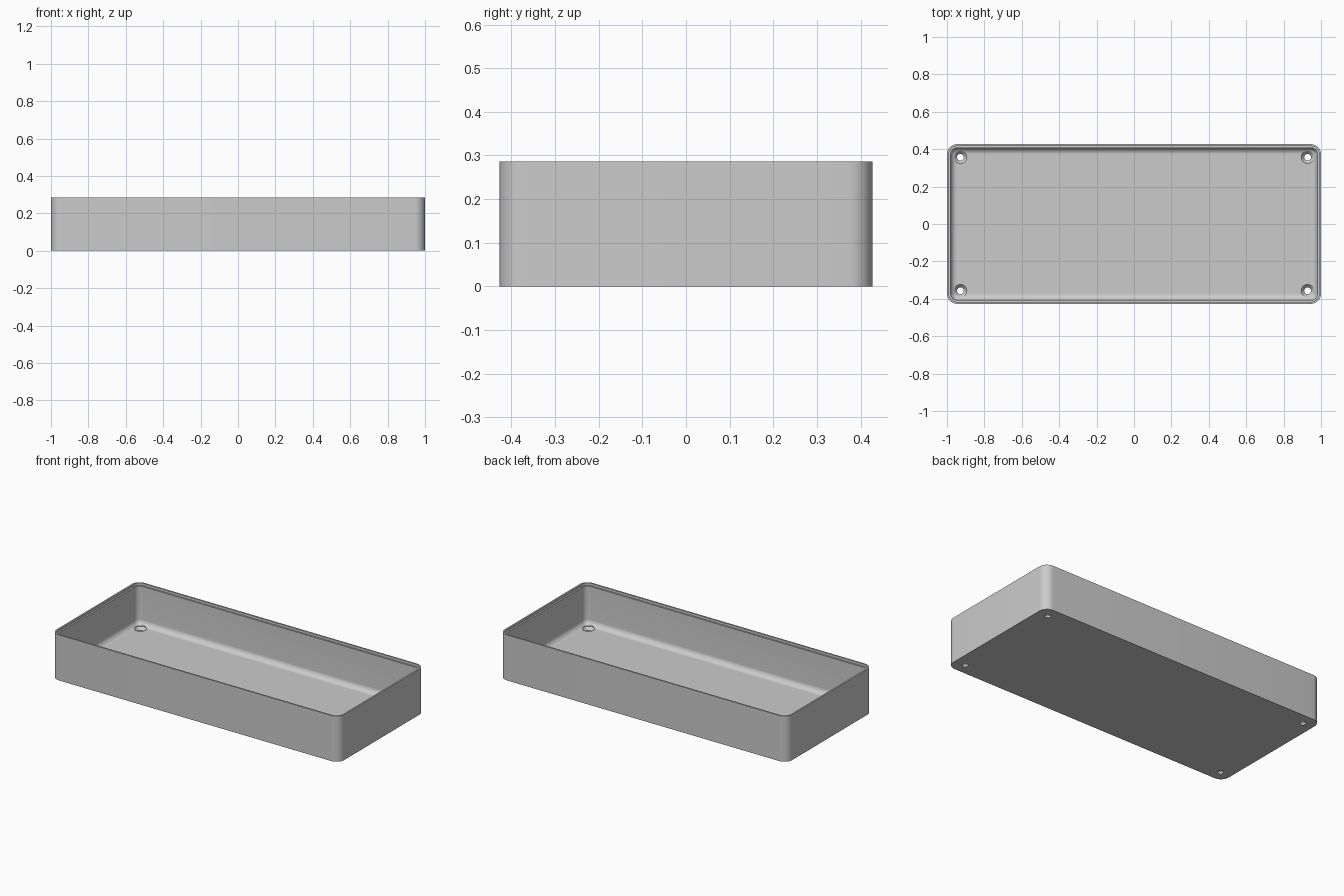
import bpy
import bmesh
from math import cos, sin, pi

cube = bpy.data.objects.get("Cube")
if cube:
    bpy.data.objects.remove(cube)

HALF_X, HALF_Y, HEIGHT = 1.0, 0.427, 0.286
CORNER, WALL, FLOOR = 0.055, 0.02, 0.03
FILLET = 0.034
STEPS = 10

grey = bpy.data.materials.new("plain grey")
grey.use_nodes = True
colour = (0.6, 0.6, 0.6, 1)
grey.diffuse_color = colour
grey.node_tree.nodes["Principled BSDF"].inputs["Base Color"].default_value = colour


def rounded_loop(bm, inset, z):
    """Ring of vertices around a rounded rectangle, inset from the outside."""
    radius = CORNER - inset
    verts = []
    for corner, (sx, sy) in enumerate([(1, 1), (-1, 1), (-1, -1), (1, -1)]):
        for i in range(STEPS + 1):
            a = (corner + i / STEPS) * pi / 2
            verts.append(bm.verts.new((sx * (HALF_X - CORNER) + radius * cos(a),
                                       sy * (HALF_Y - CORNER) + radius * sin(a), z)))
    return verts


def finish(name, bm):
    bmesh.ops.recalc_face_normals(bm, faces=bm.faces)
    mesh = bpy.data.meshes.new(name)
    bm.to_mesh(mesh)
    bm.free()
    mesh.materials.append(grey)
    obj = bpy.data.objects.new(name, mesh)
    bpy.context.collection.objects.link(obj)
    return obj


# Tray section: outer wall, stepped rim, inner wall, then a fillet to the floor
profile = [(0, 0), (0, HEIGHT), (WALL / 2, HEIGHT),
           (WALL / 2, HEIGHT - 0.015), (WALL, HEIGHT - 0.015)]
for i in range(STEPS + 1):
    a = i / STEPS * pi / 2
    profile.append((WALL + FILLET * (1 - cos(a)), FLOOR + FILLET * (1 - sin(a))))

bm = bmesh.new()
loops = [rounded_loop(bm, inset, z) for inset, z in profile]
for low, high in zip(loops, loops[1:]):
    for i in range(len(low)):
        j = (i + 1) % len(low)
        bm.faces.new((low[i], low[j], high[j], high[i]))
bm.faces.new(loops[0])
bm.faces.new(loops[-1])
tray = finish("tray", bm)

# Countersunk screw holes, one in each corner of the floor
hole_profile = [(0.018, -0.02), (0.018, 0.012), (0.034, FLOOR), (0.034, 0.1)]
bm = bmesh.new()
SIDES = 32
for sx in (-1, 1):
    for sy in (-1, 1):
        rings = [[bm.verts.new((sx * 0.928 + r * cos(2 * pi * i / SIDES),
                                sy * 0.357 + r * sin(2 * pi * i / SIDES), z))
                  for i in range(SIDES)] for r, z in hole_profile]
        for low, high in zip(rings, rings[1:]):
            for i in range(SIDES):
                j = (i + 1) % SIDES
                bm.faces.new((low[i], low[j], high[j], high[i]))
        bm.faces.new(rings[0])
        bm.faces.new(rings[-1])
cutter = finish("screw_hole_cutter", bm)
cutter.hide_render = True
cutter.hide_viewport = True
cutter.display_type = 'WIRE'

cut = tray.modifiers.new("screw holes", 'BOOLEAN')
cut.operation = 'DIFFERENCE'
cut.solver = 'EXACT'
cut.object = cutter

# Apply the cut, then smooth the rounded surfaces
bpy.ops.object.select_all(action='DESELECT')
tray.select_set(True)
bpy.context.view_layer.objects.active = tray
bpy.ops.object.modifier_apply(modifier=cut.name)
bpy.data.objects.remove(cutter)
bpy.ops.object.shade_smooth_by_angle(angle=pi / 6)
